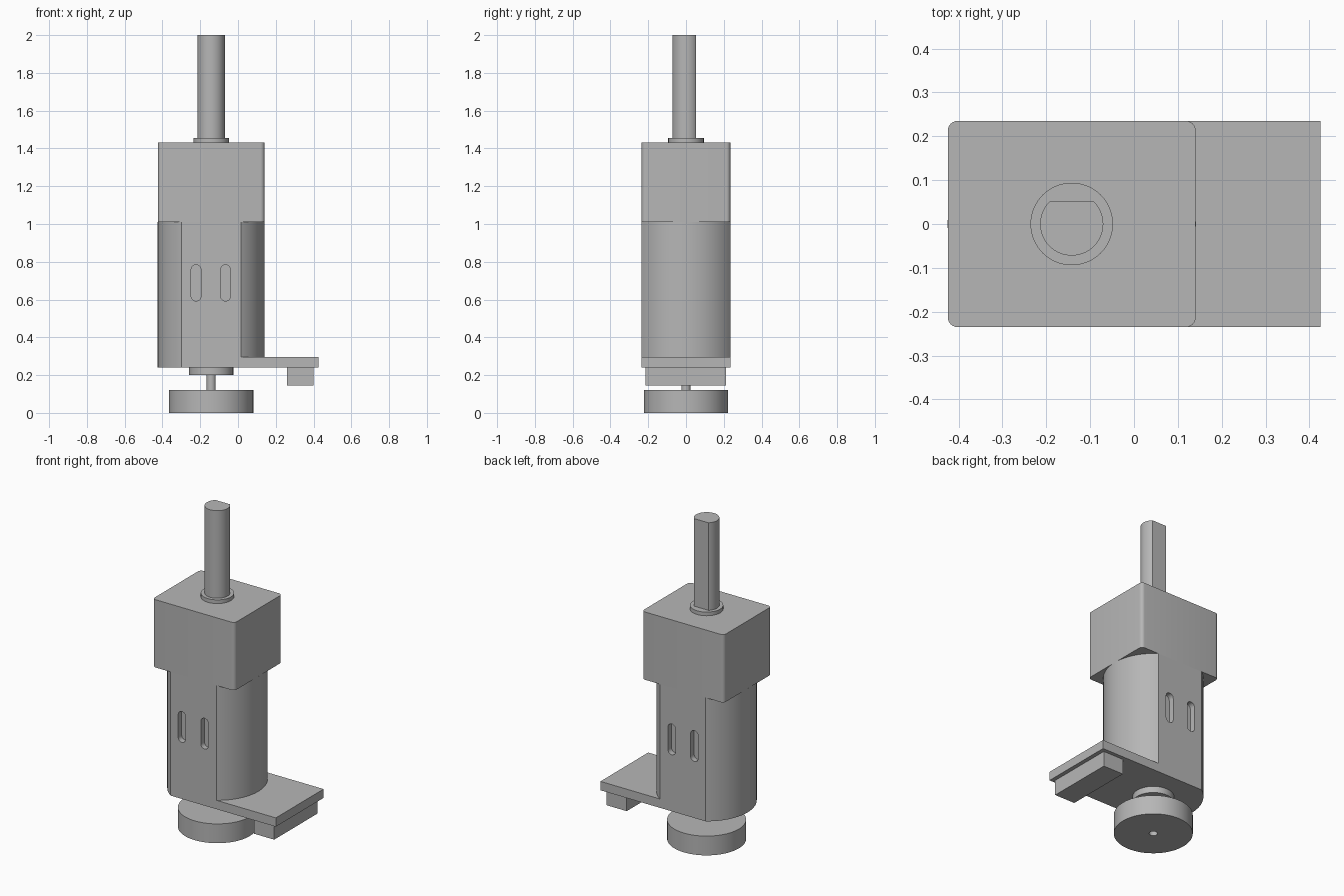
import bpy
import bmesh
from math import sin, cos, pi, asin, radians
from mathutils import Matrix

if "Cube" in bpy.data.objects:
    bpy.data.objects.remove(bpy.data.objects["Cube"], do_unlink=True)

AX = -0.142      # x of the motor axis
HALF = 0.235     # half depth of the body
R = 0.283        # motor can radius

grey = bpy.data.materials.new("plain grey")
grey.use_nodes = True
grey.diffuse_color = (0.47, 0.47, 0.47, 1)
grey.node_tree.nodes["Principled BSDF"].inputs["Base Color"].default_value = grey.diffuse_color


def arc(r, a0, a1, n, cx=0.0, cy=0.0):
    return [(cx + r * cos(a0 + (a1 - a0) * i / n),
             cy + r * sin(a0 + (a1 - a0) * i / n)) for i in range(n + 1)]


def circle(r, n=64):
    return arc(r, 0, 2 * pi, n, AX)[:-1]


def rect(x0, x1, y0, y1):
    return [(x0, y0), (x1, y0), (x1, y1), (x0, y1)]


def prism(name, profile, z0, z1, turn=None):
    """Extrude a closed outline from z0 to z1, optionally turned."""
    bm = bmesh.new()
    face = bm.faces.new([bm.verts.new((x, y, z0)) for x, y in profile])
    top = bmesh.ops.extrude_face_region(bm, geom=[face])["geom"]
    bmesh.ops.translate(bm, vec=(0, 0, z1 - z0),
                        verts=[v for v in top if isinstance(v, bmesh.types.BMVert)])
    if turn:
        bm.transform(turn)
    bmesh.ops.recalc_face_normals(bm, faces=bm.faces)
    mesh = bpy.data.meshes.new(name)
    bm.to_mesh(mesh)
    bm.free()
    mesh.materials.append(grey)
    ob = bpy.data.objects.new(name, mesh)
    bpy.context.collection.objects.link(ob)
    return ob


def activate(ob):
    bpy.ops.object.select_all(action="DESELECT")
    ob.select_set(True)
    bpy.context.view_layer.objects.active = ob


def cut(ob, cutter):
    activate(ob)
    mod = ob.modifiers.new("cut", "BOOLEAN")
    mod.operation = "DIFFERENCE"
    mod.solver = "EXACT"
    mod.object = cutter
    bpy.ops.object.modifier_apply(modifier=mod.name)
    bpy.data.objects.remove(cutter, do_unlink=True)


parts = []

# Gearbox with rounded upright edges
c = 0.022
x0, x1 = AX - 0.2825, AX + 0.2825
outline = []
for k, (cx, cy) in enumerate(rect(x0 + c, x1 - c, -HALF + c, HALF - c)):
    outline += arc(c, pi + k * pi / 2, pi * 1.5 + k * pi / 2, 6, cx, cy)
parts.append(prism("gearbox", outline, 1.01, 1.432))

# Motor can: a cylinder with flat front and back
a = asin(HALF / R)
right_arc = arc(R, -a, a, 32, AX)
left_arc = arc(R, pi - a, pi + a, 32, AX)
motor = prism("motor_can", right_arc + left_arc, 0.295, 1.01)
parts.append(motor)

# Ventilation slots, front and back
sr = 0.026
slot = arc(sr, 0, pi, 10, 0, 0.07) + arc(sr, pi, 2 * pi, 10, 0, -0.07)
for side in (-1, 1):
    for x in (-0.222, -0.066):
        place = Matrix.Translation((x, side * HALF, 0.688)) @ Matrix.Rotation(radians(90), 4, "X")
        cut(motor, prism("slot_cutter", slot, -0.035, 0.035, place))

# Base of the can running out into the circuit plate
parts.append(prism("base_plate", left_arc + [(0.425, -HALF), (0.425, HALF)], 0.24, 0.295))
parts.append(prism("connector", rect(0.26, 0.40, -0.215, 0.212), 0.145, 0.24))

# Output collar and D-shaped shaft
parts.append(prism("output_collar", circle(0.094), 1.432, 1.455))
d = asin(0.052 / 0.072)
parts.append(prism("output_shaft", arc(0.072, pi - d, 2 * pi + d, 48, AX), 1.455, 2.0))

# Rear bearing, encoder shaft and bored disc
parts.append(prism("rear_bearing", circle(0.117), 0.2, 0.24))
parts.append(prism("encoder_shaft", circle(0.024, 32), 0.07, 0.2))
disc = prism("encoder_disc", circle(0.223), 0, 0.12)
cut(disc, prism("bore_cutter", circle(0.024, 32), -0.05, 0.07))
parts.append(disc)

for ob in parts:
    activate(ob)
    bpy.ops.object.shade_smooth_by_angle(angle=radians(28))
